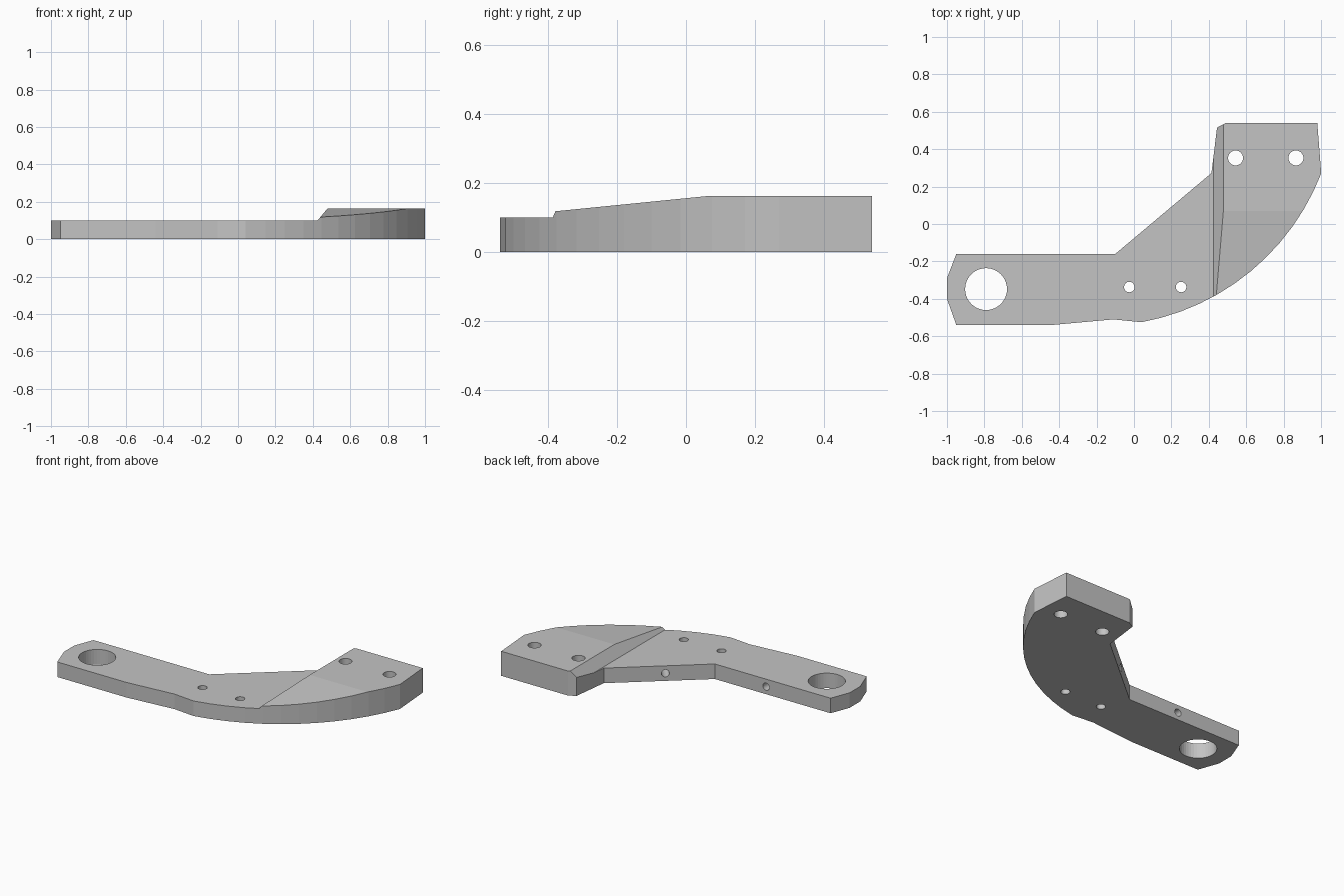
import bpy
import bmesh
from math import cos, sin, radians
from mathutils import Vector, Matrix

default = bpy.data.objects.get("Cube")
if default:
    bpy.data.objects.remove(default)

THICK, ARM = 0.163, 0.1

metal = bpy.data.materials.new("grey_metal")
metal.use_nodes = True
grey = (0.55, 0.55, 0.55, 1)
metal.diffuse_color = grey
metal.node_tree.nodes["Principled BSDF"].inputs["Base Color"].default_value = grey


def make_object(name, bm):
    bmesh.ops.recalc_face_normals(bm, faces=bm.faces)
    mesh = bpy.data.meshes.new(name)
    bm.to_mesh(mesh)
    bm.free()
    mesh.materials.append(metal)
    obj = bpy.data.objects.new(name, mesh)
    bpy.context.collection.objects.link(obj)
    return obj


def prism(name, points, sweep):
    """Extrude a closed 3D profile along a vector."""
    bm = bmesh.new()
    face = bm.faces.new([bm.verts.new(p) for p in points])
    moved = bmesh.ops.extrude_face_region(bm, geom=[face])["geom"]
    verts = [v for v in moved if isinstance(v, bmesh.types.BMVert)]
    bmesh.ops.translate(bm, verts=verts, vec=sweep)
    return make_object(name, bm)


def drill(name, centre, direction, radius, length):
    """Cylinder centred on a point, lying along a direction."""
    bm = bmesh.new()
    turn = Vector(direction).to_track_quat('Z', 'Y').to_matrix().to_4x4()
    bmesh.ops.create_cone(bm, cap_ends=True, segments=40, radius1=radius,
                          radius2=radius, depth=length,
                          matrix=Matrix.Translation(centre) @ turn)
    return make_object(name, bm)


# Bracket outline: straight arm, curved outer edge, mounting pad
STEPS = 12
arc = []
for i in range(STEPS + 1):
    a = radians(-79.6 + (79.6 - 21.15) * i / STEPS)
    arc.append((-0.19 + 1.277 * cos(a), 0.731 + 1.277 * sin(a)))
outline = [(-1, -0.29), (-1, -0.4), (-0.95, -0.54), (-0.44, -0.54), (-0.11, -0.51)]
outline += arc
outline += [(0.98, 0.54), (0.49, 0.54), (0.444, 0.515), (0.414, 0.272),
            (-0.1, -0.16), (-0.95, -0.16)]
bracket = prism("bracket", [(x, y, 0) for x, y in outline], (0, 0, THICK))

# Step cutter: lowers the arm and leaves the slanted shoulder
step = [(-1.2, ARM), (0.425, ARM), (0.531, 0.226), (0.531, 0.4), (-1.2, 0.4)]
cutters = [prism("step_cutter", [(x, -1, z) for x, z in step], (0, 2, 0))]

# Ramp cutter: slopes the pad down toward the front
ramp = [(0.07, THICK), (-0.39, 0.117), (-0.85, 0.071), (-0.85, 0.4), (0.07, 0.4)]
cutters.append(prism("ramp_cutter", [(0.435, y, z) for y, z in ramp], (1, 0, 0)))

# Vertical through holes
for x, y, r in [(-0.791, -0.348, 0.112), (-0.025, -0.337, 0.028),
                (0.252, -0.337, 0.028), (0.543, 0.353, 0.04), (0.866, 0.353, 0.04)]:
    cutters.append(drill("hole_cutter", (x, y, 0.1), (0, 0, 1), r, 0.6))

# Blind holes in the rear walls
for x, y, d in [(-0.477, -0.16, (0, 1, 0)), (0.129, 0.032, (-0.643, 0.766, 0))]:
    cutters.append(drill("side_hole_cutter", (x, y, 0.05), d, 0.024, 0.3))

for cutter in cutters:
    cutter.hide_render = True
    cutter.hide_viewport = True
    cutter.display_type = 'WIRE'
    mod = bracket.modifiers.new(cutter.name, 'BOOLEAN')
    mod.operation = 'DIFFERENCE'
    mod.solver = 'EXACT'
    mod.object = cutter

# Bake the cuts and drop the helpers
bpy.context.view_layer.update()
graph = bpy.context.evaluated_depsgraph_get()
result = bpy.data.meshes.new_from_object(bracket.evaluated_get(graph))
bracket.modifiers.clear()
bracket.data = result
for cutter in cutters:
    bpy.data.objects.remove(cutter)
